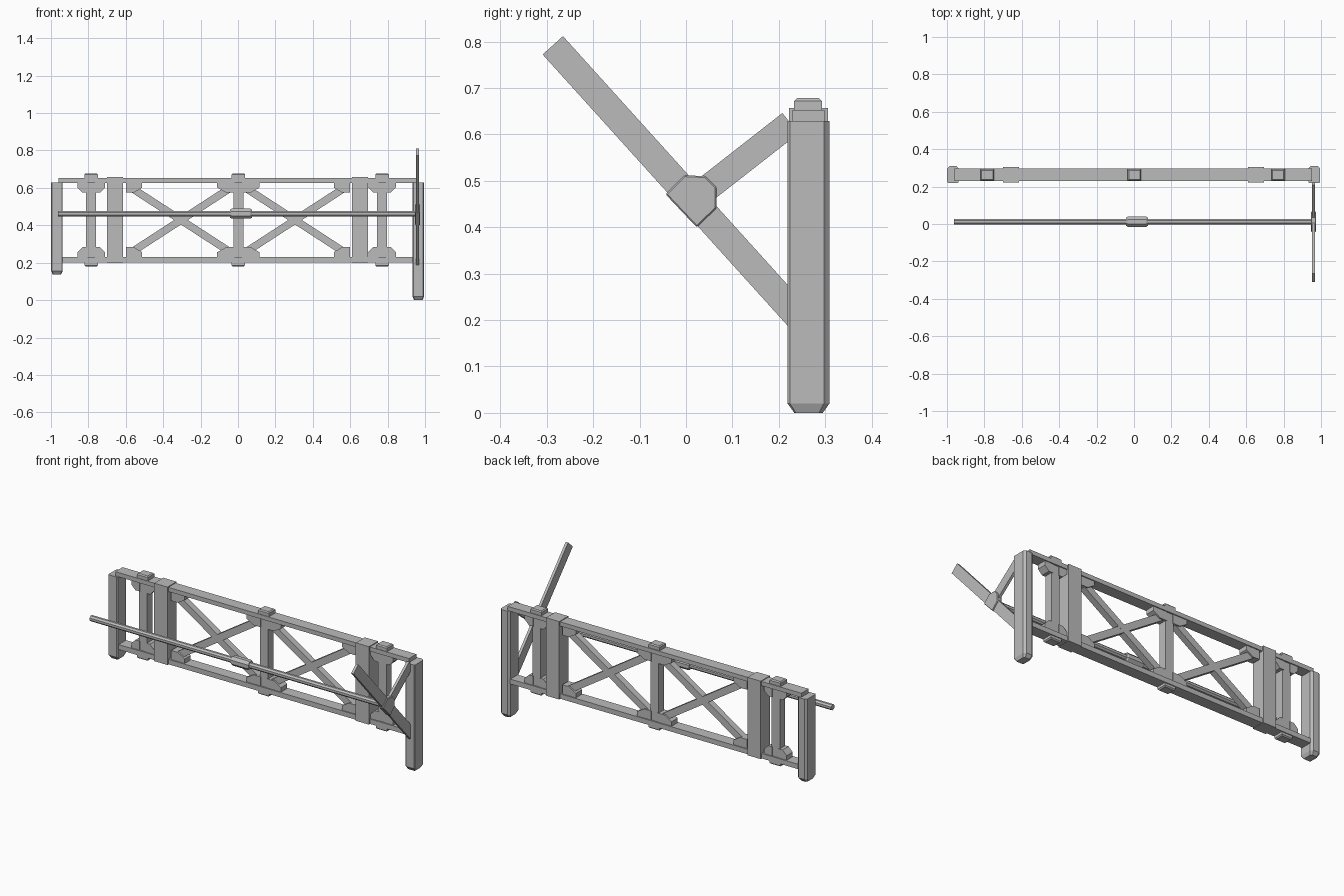
import bpy, bmesh, math
from mathutils import Vector, Matrix

cube = bpy.data.objects.get("Cube")
if cube:
    bpy.data.objects.remove(cube, do_unlink=True)

GREY = (0.5, 0.5, 0.5, 1)
mat = bpy.data.materials.new("plain grey")
mat.use_nodes = True
mat.diffuse_color = GREY
mat.node_tree.nodes["Principled BSDF"].inputs["Base Color"].default_value = GREY

YC = 0.264  # depth of the gate frame


def finish(name, bm):
    bmesh.ops.recalc_face_normals(bm, faces=bm.faces)
    me = bpy.data.meshes.new(name)
    bm.to_mesh(me)
    bm.free()
    me.materials.append(mat)
    ob = bpy.data.objects.new(name, me)
    bpy.context.collection.objects.link(ob)
    return ob


def add_box(bm, centre, size, rot=Matrix()):
    m = Matrix.Translation(centre) @ rot @ Matrix.Diagonal((*size, 1))
    return bmesh.ops.create_cube(bm, size=1, matrix=m)["verts"]


def box(name, centre, size):
    bm = bmesh.new()
    add_box(bm, centre, size)
    return finish(name, bm)


def beam(name, a, b, size):
    """Box running from a to b, size = (x or y thickness, width)."""
    a, b = Vector(a), Vector(b)
    d = (b - a).normalized()
    side = Vector((0, 1, 0)) if abs(d.x) > 0.1 else Vector((1, 0, 0))
    rot = Matrix((side, d.cross(side), d)).transposed().to_4x4()
    bm = bmesh.new()
    add_box(bm, (a + b) / 2, (*size, (b - a).length), rot)
    return finish(name, bm)


def prism(name, pts, axis, lo, hi):
    """Extrude a 2D outline along the x or y axis."""
    place = (lambda p, t: (t, *p)) if axis == "x" else (lambda p, t: (p[0], t, p[1]))
    bm = bmesh.new()
    face = bm.faces.new([bm.verts.new(place(p, lo)) for p in pts])
    new = bmesh.ops.extrude_face_region(bm, geom=[face])["geom"]
    shift = Vector((hi - lo, 0, 0)) if axis == "x" else Vector((0, hi - lo, 0))
    bmesh.ops.translate(bm, vec=shift, verts=[v for v in new if isinstance(v, bmesh.types.BMVert)])
    return finish(name, bm)


# End posts with chamfered uprights and a tapered foot
def end_post(name, x, bottom):
    w, d, top = 0.031, 0.045, 0.629
    f, k = 0.005, 0.012
    ring = [(-w + f, -d), (w - f, -d), (w, -d + f), (w, d - k),
            (w - k, d), (-w + k, d), (-w, d - k), (-w, -d + f)]
    bm = bmesh.new()
    rows = []
    for z, sx, sy in ((bottom, 0.72, 0.68), (bottom + 0.02, 1, 1), (top, 1, 1)):
        rows.append([bm.verts.new((x + p * sx, YC + q * sy, z)) for p, q in ring])
    for lower, upper in zip(rows, rows[1:]):
        for i in range(len(ring)):
            j = (i + 1) % len(ring)
            bm.faces.new((lower[i], lower[j], upper[j], upper[i]))
    bm.faces.new(rows[0])
    bm.faces.new(rows[-1])
    finish(name, bm)


end_post("right_end_post", -0.968, 0.137)
end_post("left_end_post", 0.964, 0)

# Rails
box("top_rail", (-0.004, YC, 0.64), (1.91, 0.068, 0.025))
box("bottom_rail", (-0.004, YC, 0.215), (1.9, 0.068, 0.029))

# Wide boards
for side, x in (("right", -0.657), ("left", 0.653)):
    box(side + "_wide_board", (x, YC, 0.428), (0.086, 0.084, 0.458))


# Corner gusset: outline mirrored about the middle height
def gusset(name, x, inner, outer, mirror_z):
    pts = [(inner, 0.63), (outer, 0.63), (outer, 0.602),
           ((outer + inner) * 0.5, 0.575), (inner, 0.575)]
    if mirror_z:
        pts = [(p, 0.858 - z) for p, z in pts]
    prism(name, [(x + p, z) for p, z in pts], "y", YC - 0.028, YC + 0.028)


# Uprights with through-tenon caps and gussets
for label, x, reach in (("right", -0.785, 0.074), ("middle", 0.002, 0.113), ("left", 0.77, 0.074)):
    box(label + "_upright", (x, YC, 0.428), (0.054, 0.05, 0.42))
    for level, z, up in (("top", 0.664, 1), ("bottom", 0.194, -1)):
        bm = bmesh.new()
        vs = add_box(bm, (x, YC - 0.001, z), (0.072, 0.06, 0.028))
        rim = [e for e in bm.edges if all((v.co.z - z) * up > 0 for v in e.verts)]
        bmesh.ops.bevel(bm, geom=rim, offset=0.006, segments=1, affect="EDGES")
        finish(f"{label}_{level}_cap", bm)
        for s in (-1, 1):
            gusset(f"{label}_{level}_gusset", x, 0.02 * s, reach * s, up < 0)

# Gussets on the inner side of the wide boards, and the crossed braces
for s, label in ((-1, "right"), (1, "left")):
    for low in (False, True):
        gusset(label + "_board_gusset", s * 0.6, 0, -s * 0.088, low)
    beam(label + "_falling_brace", (s * 0.57, YC, 0.6), (s * 0.04, YC, 0.256), (0.038, 0.04))
    beam(label + "_rising_brace", (s * 0.57, YC, 0.256), (s * 0.04, YC, 0.6), (0.037, 0.04))


# Round handle bar with a bevelled sleeve
def rod(name, profile, sides):
    bm = bmesh.new()
    rows = []
    for x, r in profile:
        angles = [2 * math.pi * (i + 0.5) / sides for i in range(sides)]
        rows.append([bm.verts.new((x, 0.012 + r * math.cos(a), 0.462 + r * math.sin(a))) for a in angles])
    for a, b in zip(rows, rows[1:]):
        for i in range(sides):
            j = (i + 1) % sides
            bm.faces.new((a[i], a[j], b[j], b[i]))
    bm.faces.new(rows[0])
    bm.faces.new(rows[-1])
    finish(name, bm)


rod("handle_bar", ((-0.963, 0.017), (0.958, 0.017)), 8)
rod("bar_sleeve", ((-0.042, 0.023), (-0.034, 0.029), (0.066, 0.029), (0.074, 0.023)), 8)

# Lever, strut and hub at the left end
X = 0.96
beam("lever", (X, -0.287, 0.792), (X, 0.245, 0.203), (0.016, 0.059))
beam("strut", (X, 0.01, 0.456), (X, 0.225, 0.624), (0.016, 0.056))
hub = [(-0.044, 0.471), (-0.003, 0.512), (0.042, 0.51),
       (0.066, 0.486), (0.066, 0.441), (0.023, 0.4)]
ob = prism("hub", hub, "x", X - 0.014, X + 0.014)
bev = ob.modifiers.new("soft_edges", "BEVEL")
bev.width = 0.003
bev.segments = 1
